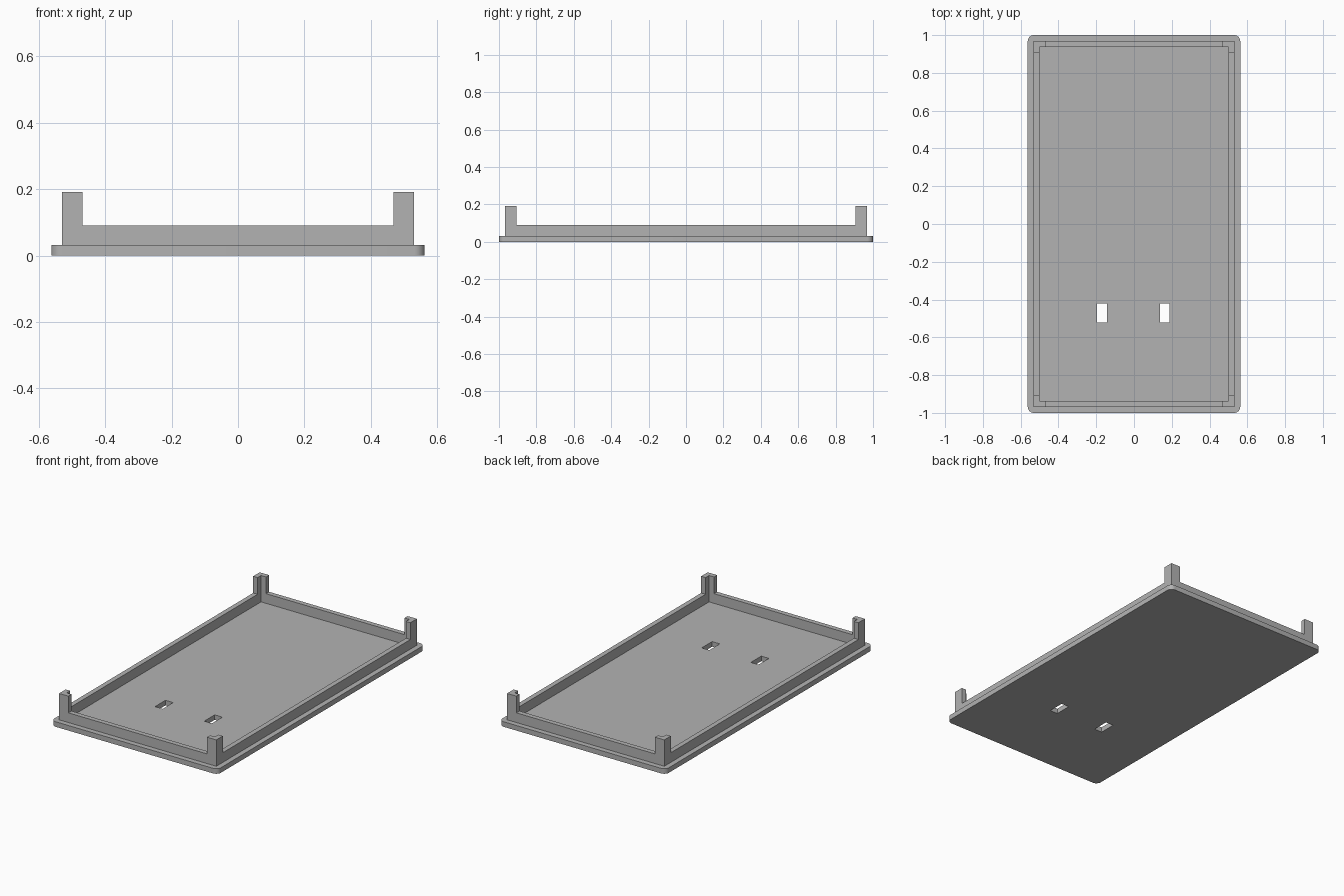
import bpy
import bmesh
from math import cos, sin, pi

if "Cube" in bpy.data.objects:
    bpy.data.objects.remove(bpy.data.objects["Cube"])

# Overall sizes (half widths, heights)
HALF_X, HALF_Y, CORNER = 0.5625, 1.0, 0.032
PLATE_TOP, RIM_TOP, POST_TOP = 0.031, 0.09, 0.192
RIM_X, RIM_Y, WALL, POST = 0.531, 0.968, 0.03, 0.063

grey = bpy.data.materials.new("plain grey")
grey.use_nodes = True
COLOUR = (0.45, 0.45, 0.45, 1.0)
grey.diffuse_color = COLOUR
grey.node_tree.nodes["Principled BSDF"].inputs["Base Color"].default_value = COLOUR


def make_object(name, bm):
    bmesh.ops.recalc_face_normals(bm, faces=bm.faces[:])
    mesh = bpy.data.meshes.new(name)
    bm.to_mesh(mesh)
    bm.free()
    mesh.materials.append(grey)
    obj = bpy.data.objects.new(name, mesh)
    bpy.context.collection.objects.link(obj)
    return obj


def raise_faces(bm, faces, height, keep=False):
    """Extrude faces upward and return the new top faces."""
    geom = bmesh.ops.extrude_face_region(bm, geom=faces, use_keep_orig=keep)["geom"]
    verts = [g for g in geom if isinstance(g, bmesh.types.BMVert)]
    bmesh.ops.translate(bm, vec=(0, 0, height), verts=verts)
    return [g for g in geom if isinstance(g, bmesh.types.BMFace)]


def prism(name, outline, z0, z1):
    bm = bmesh.new()
    face = bm.faces.new([bm.verts.new((x, y, z0)) for x, y in outline])
    raise_faces(bm, [face], z1 - z0, keep=True)
    return make_object(name, bm)


# Base plate with rounded corners
outline = []
for quarter, (sx, sy) in enumerate([(1, 1), (-1, 1), (-1, -1), (1, -1)]):
    for step in range(9):
        a = (quarter + step / 8) * pi / 2
        outline.append((sx * (HALF_X - CORNER) + CORNER * cos(a),
                        sy * (HALF_Y - CORNER) + CORNER * sin(a)))
plate = prism("base_plate", outline, 0, PLATE_TOP)

# Two slots cut through the plate
cutters = []
for x in (-0.169, 0.163):
    x0, x1, y0, y1 = x - 0.026, x + 0.026, -0.522, -0.421
    cutter = prism("slot_cutter", [(x0, y0), (x1, y0), (x1, y1), (x0, y1)], -0.1, 0.1)
    cutter.hide_render = True
    cutters.append(cutter)
    cut = plate.modifiers.new("slot", 'BOOLEAN')
    cut.operation, cut.solver, cut.object = 'DIFFERENCE', 'EXACT', cutter
bpy.context.view_layer.update()
cut_mesh = bpy.data.meshes.new_from_object(
    plate.evaluated_get(bpy.context.evaluated_depsgraph_get()))
plate.modifiers.clear()
plate.data = cut_mesh
for cutter in cutters:
    bpy.data.objects.remove(cutter)
bpy.ops.object.select_all(action='DESELECT')
plate.select_set(True)
bpy.context.view_layer.objects.active = plate
bpy.ops.object.shade_smooth_by_angle(angle=pi / 6)

# Rim wall with an L-shaped post rising from each corner
bm = bmesh.new()


def cuts(half):
    return [-half, -half + WALL, -half + POST, half - POST, half - WALL, half]


xs, ys = cuts(RIM_X), cuts(RIM_Y)
last = len(xs) - 2
grid = [[bm.verts.new((x, y, PLATE_TOP)) for y in ys] for x in xs]
ring = []
for i in range(last + 1):
    for j in range(last + 1):
        if i in (0, last) or j in (0, last):
            ring.append(bm.faces.new((grid[i][j], grid[i + 1][j],
                                      grid[i + 1][j + 1], grid[i][j + 1])))
bmesh.ops.delete(bm, geom=[v for v in bm.verts if not v.link_faces], context='VERTS')
top = raise_faces(bm, ring, RIM_TOP - PLATE_TOP, keep=True)
corners = []
for face in top:
    c = face.calc_center_median()
    if abs(c.x) > RIM_X - POST and abs(c.y) > RIM_Y - POST:
        corners.append(face)
raise_faces(bm, corners, POST_TOP - RIM_TOP)
bmesh.ops.recalc_face_normals(bm, faces=bm.faces[:])
bmesh.ops.dissolve_limit(bm, angle_limit=0.01, verts=bm.verts[:], edges=bm.edges[:])
bmesh.ops.triangulate(bm, faces=[f for f in bm.faces if len(f.verts) > 4])
make_object("rim_with_corner_posts", bm)
